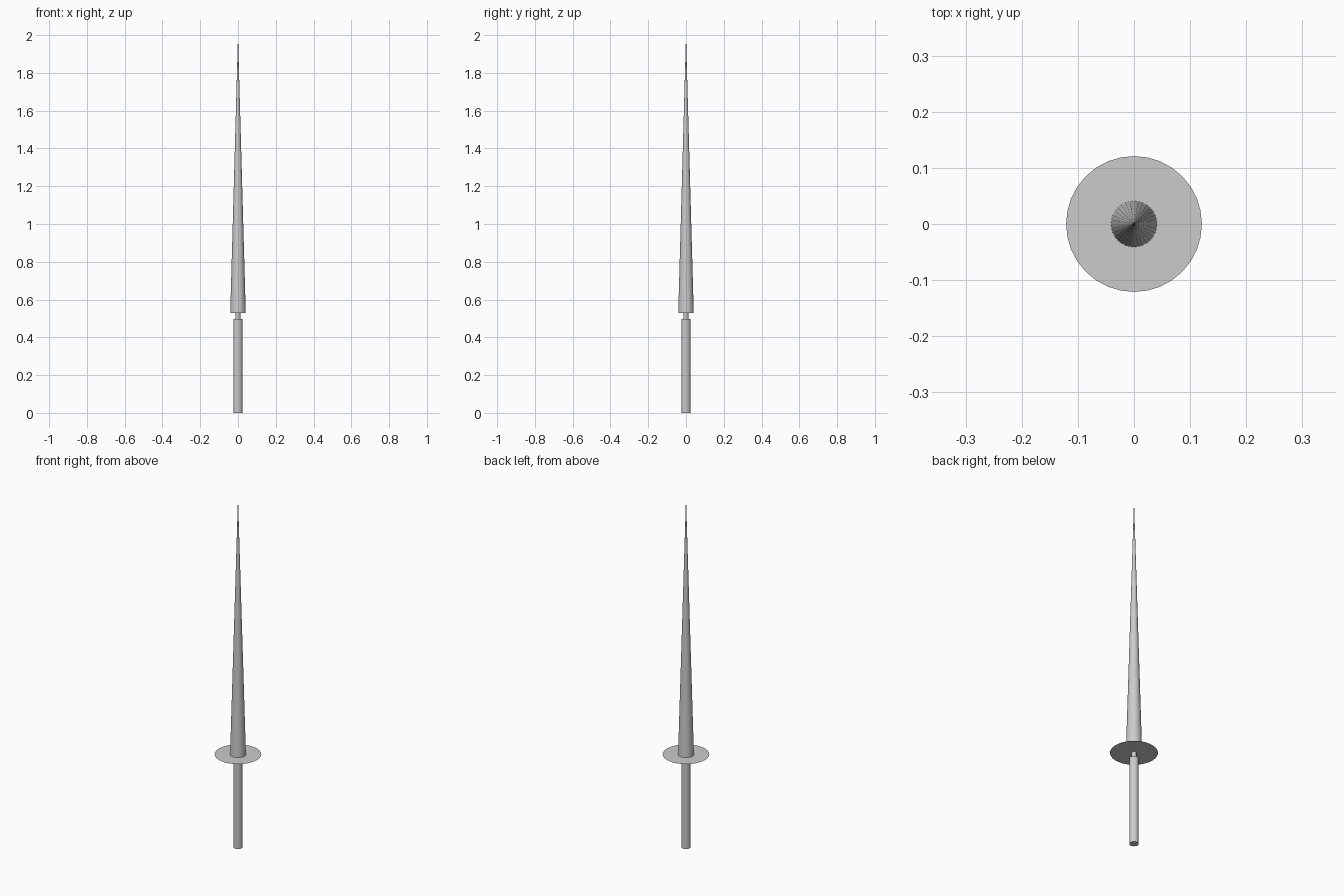
import bpy

if "Cube" in bpy.data.objects:
    bpy.data.objects.remove(bpy.data.objects["Cube"])

SIDES = 32


def tapered(name, r_low, r_high, z_low, z_high):
    """Upright round part spanning z_low to z_high."""
    bpy.ops.mesh.primitive_cone_add(
        vertices=SIDES, radius1=r_low, radius2=r_high,
        depth=z_high - z_low, location=(0, 0, (z_low + z_high) / 2))
    bpy.context.object.name = name


# Grip and the narrow neck joining it to the guard
tapered("handle", 0.024, 0.024, 0.0, 0.497)
tapered("neck", 0.013, 0.013, 0.497, 0.53)

# Paper-thin round hand guard
bpy.ops.mesh.primitive_circle_add(
    vertices=SIDES, radius=0.121, fill_type='NGON', location=(0, 0, 0.53))
bpy.context.object.name = "hand_guard"

# Long shaft tapering to a point
tapered("lance_shaft", 0.041, 0.0, 0.53, 2.0)
